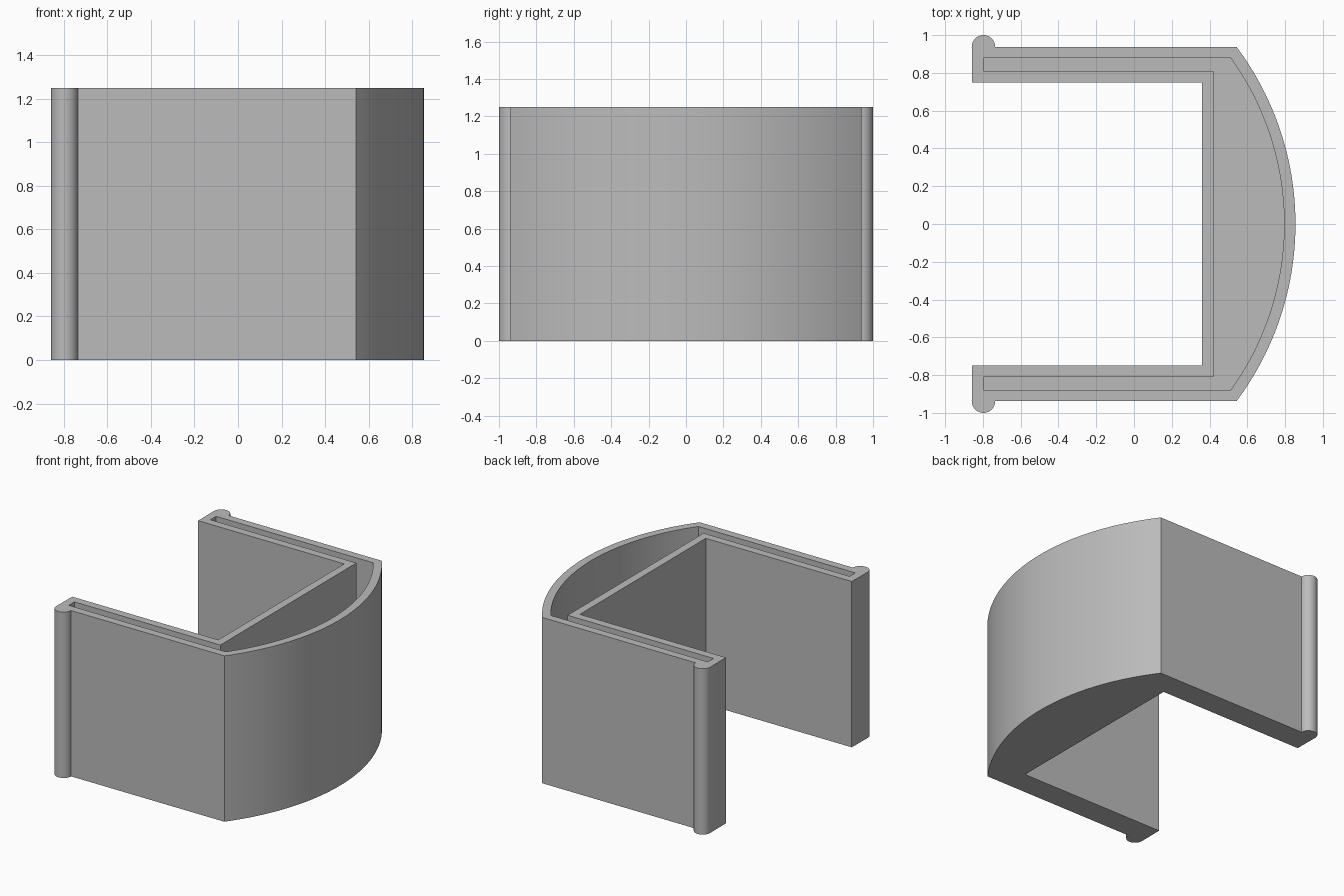
import bpy, bmesh
from math import sin, cos, asin, pi

default = bpy.data.objects.get("Cube")
if default:
    bpy.data.objects.remove(default, do_unlink=True)

HEIGHT, WALL = 1.25, 0.06
BOW_X, BOW_R = -0.71, 1.565      # centre and radius of the bowed wall
SIDE, INNER = 0.938, 0.75        # outer and inner faces of the arms
END, BACK = -0.857, 0.36         # arm tips and inner cross wall

grey = bpy.data.materials.new("plain grey")
grey.use_nodes = True
grey.diffuse_color = (0.5, 0.5, 0.5, 1)
grey.node_tree.nodes["Principled BSDF"].inputs["Base Color"].default_value = (0.5, 0.5, 0.5, 1)


def arc(cx, cy, r, a0, a1, n):
    return [(cx + r * cos(a0 + (a1 - a0) * i / n),
             cy + r * sin(a0 + (a1 - a0) * i / n)) for i in range(n + 1)]


def outline(inset, beads):
    """Closed counter-clockwise plan of the shell, moved inward by inset."""
    r, side = BOW_R - inset, SIDE - inset
    inner, end, back = INNER + inset, END + inset, BACK + inset
    a = asin(side / r)
    pts = arc(BOW_X, 0, r, -a, a, 48)
    bead_x, bead_r = END + WALL, WALL + 0.002
    if beads:
        pts += arc(bead_x, side, bead_r, 0, pi, 16)
    else:
        pts.append((end, side))
    pts += [(end, inner), (back, inner), (back, -inner), (end, -inner)]
    if beads:
        pts += arc(bead_x, -side, bead_r, pi, 2 * pi, 16)
    else:
        pts.append((end, -side))
    return pts


def ring(bm, pts, z):
    return [bm.verts.new((x, y, z)) for x, y in pts]


def walls(bm, low, high):
    n = len(low)
    for i in range(n):
        j = (i + 1) % n
        bm.faces.new((low[i], low[j], high[j], high[i]))


def loop_edges(bm, verts):
    return [bm.edges.get((v, verts[i - 1])) for i, v in enumerate(verts)]


# Hollow U-shaped shell: outer walls, pocket open at the top, closed floor
bm = bmesh.new()
outer, cavity = outline(0, True), outline(WALL, False)
base, top = ring(bm, outer, 0), ring(bm, outer, HEIGHT)
floor, lip = ring(bm, cavity, WALL), ring(bm, cavity, HEIGHT)
walls(bm, base, top)
walls(bm, floor, lip)
bm.faces.new(base)
bm.faces.new(floor)
# Flat rim between the outer wall and the pocket
bmesh.ops.triangle_fill(bm, edges=loop_edges(bm, top) + loop_edges(bm, lip),
                        use_beauty=True)
bmesh.ops.recalc_face_normals(bm, faces=bm.faces)
mesh = bpy.data.meshes.new("bowed_shell")
bm.to_mesh(mesh)
bm.free()
mesh.materials.append(grey)

shell = bpy.data.objects.new("bowed_shell", mesh)
bpy.context.collection.objects.link(shell)
bpy.context.view_layer.objects.active = shell
shell.select_set(True)
bpy.ops.object.shade_smooth_by_angle(angle=pi / 6)
